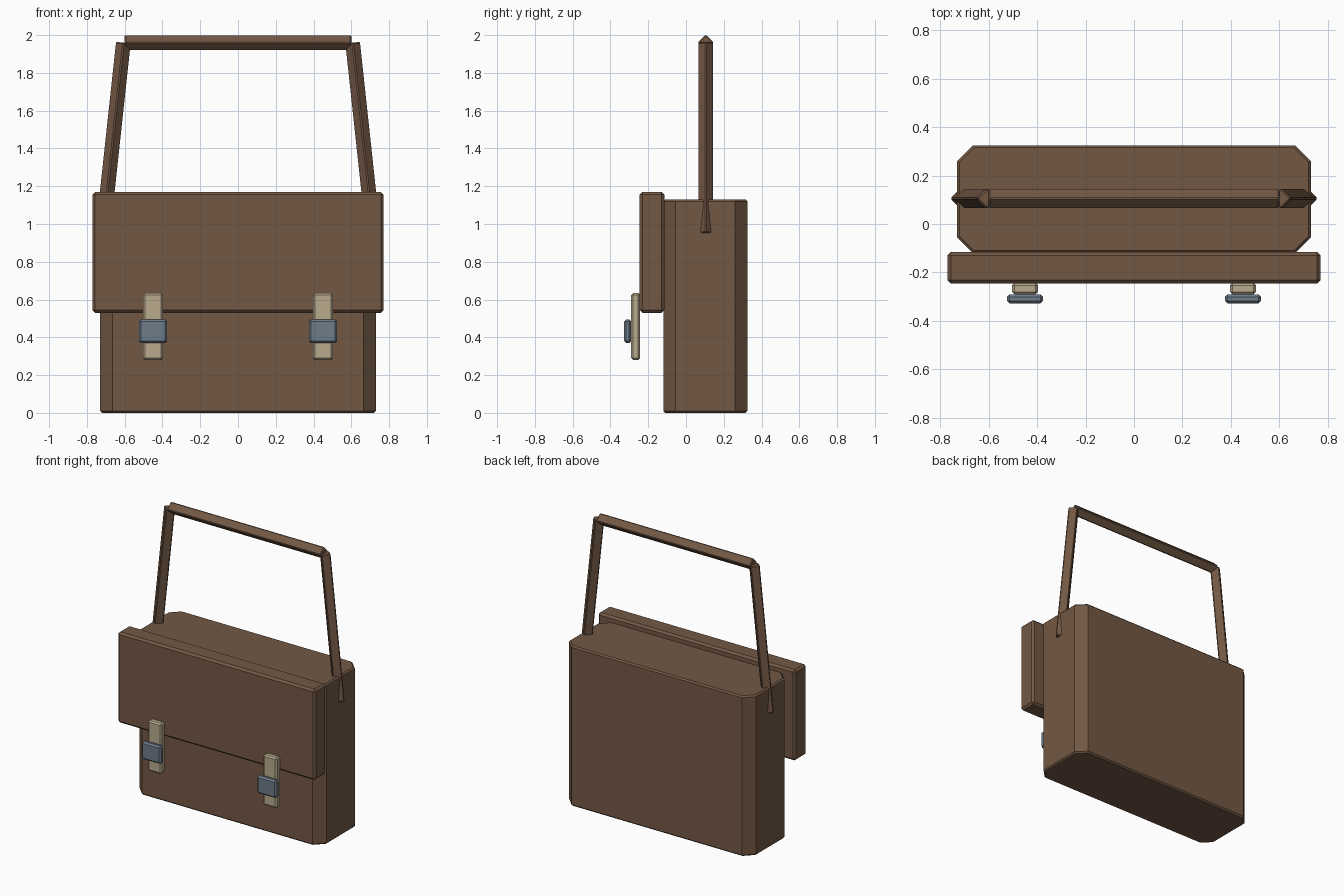
import bpy, bmesh
from mathutils import Vector

cube = bpy.data.objects.get("Cube")
if cube:
    bpy.data.objects.remove(cube, do_unlink=True)


def make_material(name, rgb):
    mat = bpy.data.materials.new(name)
    mat.use_nodes = True
    mat.diffuse_color = (*rgb, 1)
    mat.node_tree.nodes["Principled BSDF"].inputs["Base Color"].default_value = (*rgb, 1)
    return mat


leather = make_material("brown leather", (0.17, 0.098, 0.058))
canvas = make_material("beige strap", (0.48, 0.40, 0.27))
steel = make_material("blue grey steel", (0.155, 0.20, 0.25))


def finish(name, bm, mat, bevel, angle=0.5):
    """Turn a bmesh into a flat shaded object with narrow chamfers."""
    bmesh.ops.recalc_face_normals(bm, faces=bm.faces)
    mesh = bpy.data.meshes.new(name)
    bm.to_mesh(mesh)
    bm.free()
    mesh.materials.append(mat)
    obj = bpy.data.objects.new(name, mesh)
    bpy.context.collection.objects.link(obj)
    mod = obj.modifiers.new("chamfer", "BEVEL")
    mod.width = bevel
    mod.segments = 1
    mod.limit_method = "ANGLE"
    mod.angle_limit = angle
    return obj


def box(name, low, high, mat, bevel):
    low, high = Vector(low), Vector(high)
    bm = bmesh.new()
    bmesh.ops.create_cube(bm, size=1)
    bmesh.ops.scale(bm, vec=high - low, verts=bm.verts)
    bmesh.ops.translate(bm, vec=(low + high) / 2, verts=bm.verts)
    return finish(name, bm, mat, bevel)


def diamond_bar(name, start, end, radius, mat, bevel):
    """Four-sided bar whose corners point along y and in the xz plane."""
    start, end = Vector(start), Vector(end)
    axis = (end - start).normalized()
    depth = Vector((0, 1, 0))
    side = axis.cross(depth)
    bm = bmesh.new()
    ring = [bm.verts.new(start + d * radius) for d in (depth, side, -depth, -side)]
    base = bm.faces.new(ring)
    geom = bmesh.ops.extrude_face_region(bm, geom=[base], use_keep_orig=True)["geom"]
    moved = [g for g in geom if isinstance(g, bmesh.types.BMVert)]
    bmesh.ops.translate(bm, vec=end - start, verts=moved)
    return finish(name, bm, mat, bevel)


# Bag body with clipped vertical corners
half, front, back, clip = 0.73, -0.12, 0.325, 0.065
right_side = [(half - clip, front), (half, front + clip),
              (half, back - clip), (half - clip, back)]
outline = right_side + [(-x, y) for x, y in reversed(right_side)]
bm = bmesh.new()
base = bm.faces.new([bm.verts.new((x, y, 0)) for x, y in outline])
geom = bmesh.ops.extrude_face_region(bm, geom=[base], use_keep_orig=True)["geom"]
bmesh.ops.translate(bm, vec=(0, 0, 1.13),
                    verts=[g for g in geom if isinstance(g, bmesh.types.BMVert)])
finish("bag_body", bm, leather, 0.01, angle=1.0)

# Front flap
box("front_flap", (-0.77, -0.245, 0.53), (0.77, -0.115, 1.17), leather, 0.014)

# Closing straps, buckles and handle posts on both sides
for side, sx in (("left", 1), ("right", -1)):
    x = 0.45 * sx
    box(side + "_strap", (x - 0.053, -0.29, 0.28), (x + 0.053, -0.243, 0.635), canvas, 0.01)
    box(side + "_buckle", (x - 0.075, -0.328, 0.37), (x + 0.075, -0.29, 0.495), steel, 0.011)
    diamond_bar(side + "_handle_post", (0.716 * sx, 0.105, 0.95),
                (0.607 * sx, 0.105, 1.96), 0.043, leather, 0.006)

# Handle grip
diamond_bar("handle_grip", (-0.6, 0.105, 1.96), (0.6, 0.105, 1.96), 0.043, leather, 0.006)
